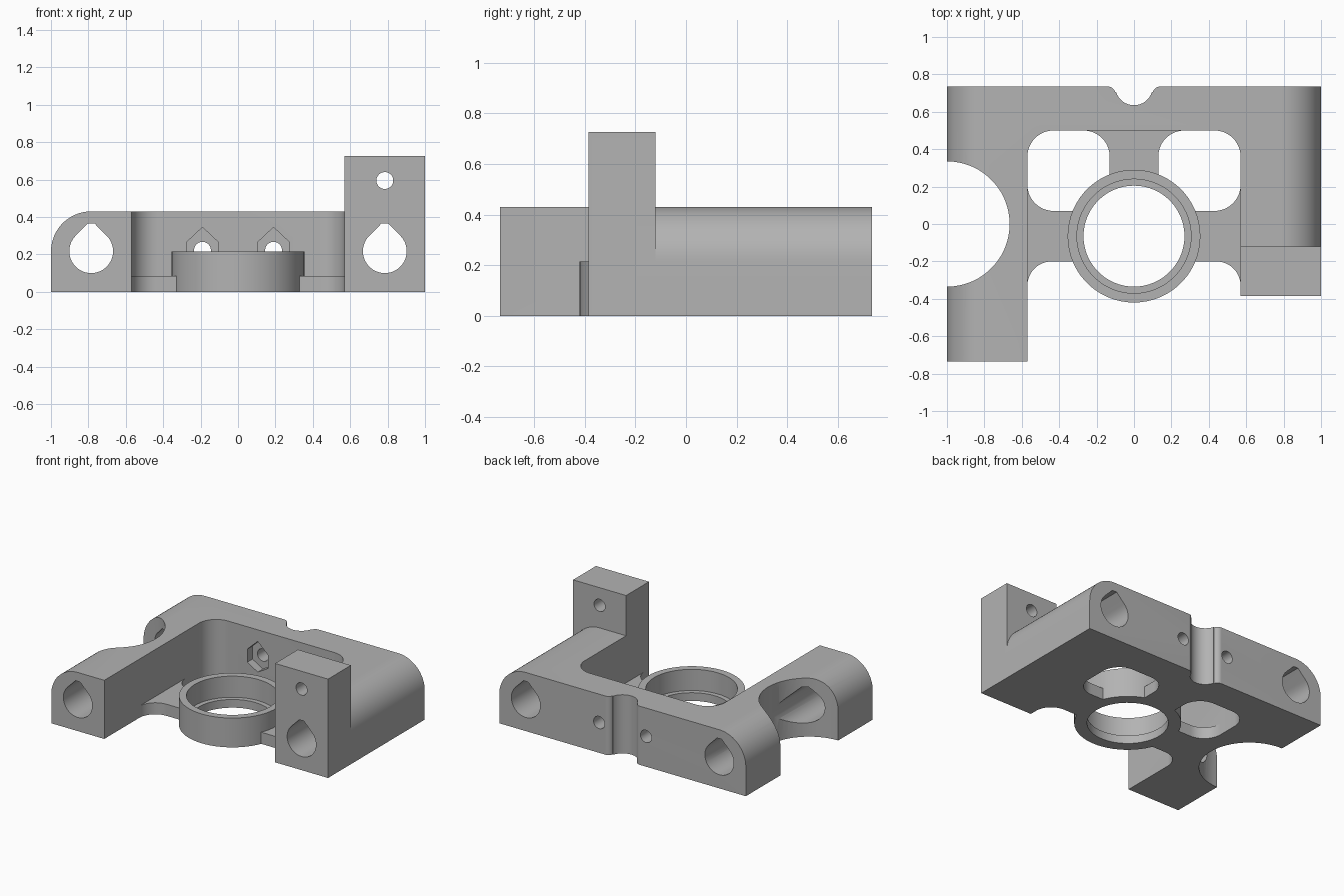
import bpy, bmesh
from math import sin, cos, radians

if "Cube" in bpy.data.objects:
    bpy.data.objects.remove(bpy.data.objects["Cube"], do_unlink=True)

grey = bpy.data.materials.new("mid_grey")
grey.use_nodes = True
grey.diffuse_color = (0.45, 0.45, 0.45, 1)
grey.node_tree.nodes["Principled BSDF"].inputs["Base Color"].default_value = (0.45, 0.45, 0.45, 1)


def arc(cx, cy, r, start, end):
    n = max(6, round(abs(end - start) / 6))
    angles = [radians(start + (end - start) * i / n) for i in range(n + 1)]
    return [(cx + r * cos(a), cy + r * sin(a)) for a in angles]


def circle(cx, cy, r):
    return arc(cx, cy, r, 0, 360)[:-1]


def mirror(points):
    return [(-x, y) for x, y in reversed(points)]


def prism(name, outline, low, high, axis="z"):
    """Extrude an outline along z (outline in x, y) or along y (outline in x, z)."""
    bm = bmesh.new()
    verts = [bm.verts.new((u, v, low) if axis == "z" else (u, low, v)) for u, v in outline]
    face = bm.faces.new(verts)
    new = bmesh.ops.extrude_face_region(bm, geom=[face])["geom"]
    step = (0, 0, high - low) if axis == "z" else (0, high - low, 0)
    bmesh.ops.translate(bm, verts=[g for g in new if isinstance(g, bmesh.types.BMVert)], vec=step)
    bmesh.ops.recalc_face_normals(bm, faces=bm.faces)
    mesh = bpy.data.meshes.new(name)
    bm.to_mesh(mesh)
    bm.free()
    mesh.materials.append(grey)
    obj = bpy.data.objects.new(name, mesh)
    bpy.context.collection.objects.link(obj)
    return obj


def combine(target, other, operation):
    mod = target.modifiers.new("combine", "BOOLEAN")
    mod.operation, mod.solver, mod.object = operation, "EXACT", other
    bpy.context.view_layer.update()
    graph = bpy.context.evaluated_depsgraph_get()
    result = bpy.data.meshes.new_from_object(target.evaluated_get(graph))
    target.modifiers.clear()
    target.data = result
    bpy.data.objects.remove(other, do_unlink=True)


def add(target, other):
    combine(target, other, "UNION")


def cut(target, *shape):
    combine(target, prism("cutter", *shape), "DIFFERENCE")


# U-shaped frame with filleted inner corners, rear notch and side scoop
notch = arc(0.14, 0.695, 0.04, 90, 164) + arc(0, 0.735, 0.1, -16, -164) + arc(-0.14, 0.695, 0.04, 16, 90)
outline = [(-1, -0.735), (-0.57, -0.735)]
outline += arc(-0.43, 0.36, 0.14, 180, 90) + arc(0.43, 0.36, 0.14, 90, 0)
outline += [(0.57, -0.385), (1, -0.385), (1, 0.735)] + notch + [(-1, 0.735)]
outline += arc(-1, 0, 0.335, 90, -90)
body = prism("bracket_body", outline, 0, 0.43)

# Rounded outer top edges
edge = arc(-0.785, 0.215, 0.215, 180, 90) + [(-0.785, 0.5), (-1.05, 0.5), (-1.05, 0.215)]
cut(body, edge, -0.8, 0.8, "y")
cut(body, mirror(edge), -0.12, 0.8, "y")

# Upright block on the front of the left arm
add(body, prism("tower", [(0.57, -0.385), (1, -0.385), (1, -0.12), (0.57, -0.12)], 0, 0.725))

# Thin web with two rounded windows
web_outline = arc(-0.44, -0.33, 0.13, 180, 90) + arc(0.44, -0.33, 0.13, 90, 0)
web_outline += [(0.62, -0.33), (0.62, 0.6), (-0.62, 0.6), (-0.62, -0.33)]
web = prism("web", web_outline, 0, 0.085)
window = [(0.13, 0.07)] + arc(0.43, 0.21, 0.14, -90, 0)
window += [(0.62, 0.21), (0.62, 0.55), (0.27, 0.55)] + arc(0.27, 0.36, 0.14, 90, 180)
for shape in (window, mirror(window)):
    cut(web, shape, -0.1, 0.2)
add(body, web)

# Bearing ring with a stepped bore
add(body, prism("ring", circle(0, -0.065, 0.355), 0, 0.215))
cut(body, circle(0, -0.065, 0.27), -0.1, 0.4)
cut(body, circle(0, -0.065, 0.305), 0.06, 0.4)

for side in (-1, 1):
    # Teardrop rod bore through each arm
    x = side * 0.785
    teardrop = arc(x, 0.217, 0.117, 135, 405) + [(x + 0.018, 0.365), (x - 0.018, 0.365)]
    cut(body, teardrop, -0.9, 0.9, "y")
    # Screw hole and nut pocket in the rear bar
    x = side * 0.19
    cut(body, circle(x, 0.222, 0.045), 0.4, 0.9, "y")
    half = [(x + 0.085, 0.17), (x + 0.085, 0.265)]
    pocket = [(x, 0.12)] + half + [(x, 0.345), (x - 0.085, 0.265), (x - 0.085, 0.17)]
    cut(body, pocket, 0.42, 0.56, "y")

# Screw hole in the upright block
cut(body, circle(0.785, 0.595, 0.045), -0.5, 0, "y")

# Merge coplanar faces and shade
bm = bmesh.new()
bm.from_mesh(body.data)
bmesh.ops.remove_doubles(bm, verts=bm.verts, dist=0.0002)
bmesh.ops.dissolve_limit(bm, angle_limit=radians(0.5), verts=bm.verts, edges=bm.edges)
bm.to_mesh(body.data)
bm.free()
bpy.ops.object.select_all(action="DESELECT")
body.select_set(True)
bpy.context.view_layer.objects.active = body
bpy.ops.object.shade_smooth_by_angle(angle=radians(30))
